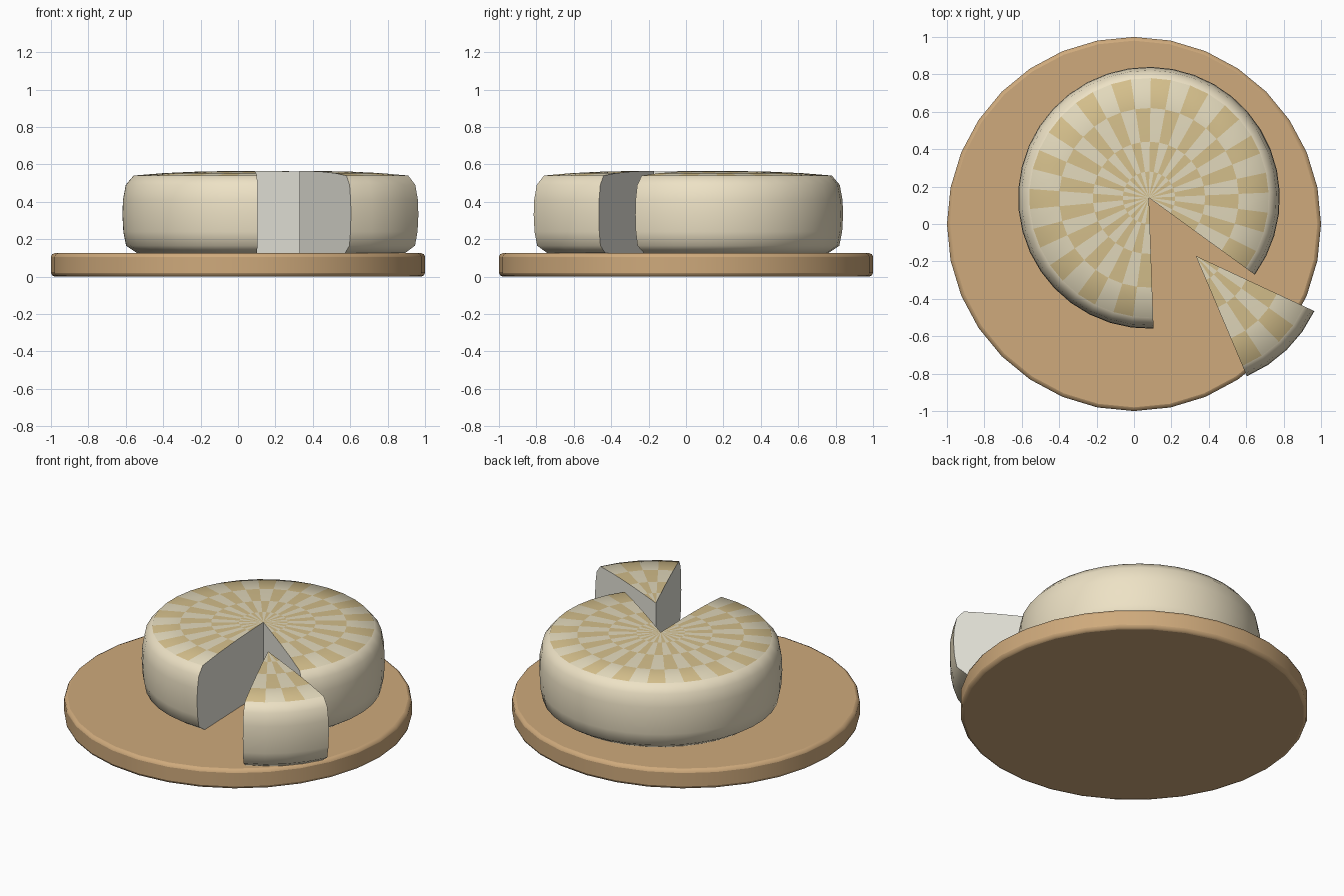
import bpy, bmesh
from math import radians, cos, sin

if "Cube" in bpy.data.objects:
    bpy.data.objects.remove(bpy.data.objects["Cube"])


def material(name, rgb):
    m = bpy.data.materials.new(name)
    m.diffuse_color = (*rgb, 1)
    m.use_nodes = True
    m.node_tree.nodes["Principled BSDF"].inputs["Base Color"].default_value = m.diffuse_color
    return m


WOOD = material("wood", (0.62, 0.40, 0.20))
RIND = material("rind", (0.85, 0.76, 0.56))
PALE = material("pale_check", (0.76, 0.69, 0.50))
GOLD = material("gold_check", (0.66, 0.52, 0.26))
PASTE = material("cut_face", (0.82, 0.81, 0.73))

# Half profile (radius, z) from the top centre round to the bottom centre
PROFILE = [(0, .565), (.14, .564), (.30, .561), (.48, .553), (.64, .54),
           (.682, .49), (.697, .41), (.70, .33), (.695, .24), (.68, .165),
           (.62, .125), (0, .125)]
RINGS = 4  # checked rings on the top


def smooth(obj, angle):
    bpy.ops.object.select_all(action='DESELECT')
    obj.select_set(True)
    bpy.context.view_layer.objects.active = obj
    bpy.ops.object.shade_smooth_by_angle(angle=radians(angle))


def cheese(name, tip, start, end, segs):
    """Sweep the profile through an angle, check the top and close both cuts."""
    bm = bmesh.new()
    top = bm.verts.new((*tip, PROFILE[0][1]))
    bottom = bm.verts.new((*tip, PROFILE[-1][1]))
    cols = []
    for i in range(segs + 1):
        a = radians(start + (end - start) * i / segs)
        ring = [bm.verts.new((tip[0] + r * cos(a), tip[1] + r * sin(a), z))
                for r, z in PROFILE[1:-1]]
        cols.append([top] + ring + [bottom])
    for i in range(segs):
        a, b = cols[i], cols[i + 1]
        for j in range(len(PROFILE) - 1):
            quad = list(dict.fromkeys((a[j], a[j + 1], b[j + 1], b[j])))
            f = bm.faces.new(quad)
            if j < RINGS:
                f.material_index = 2 if (i + RINGS - 1 - j) % 2 == 0 else 1
    for col in (cols[0], cols[-1]):
        bm.faces.new(col).material_index = 3
    bmesh.ops.recalc_face_normals(bm, faces=bm.faces)
    me = bpy.data.meshes.new(name)
    bm.to_mesh(me)
    bm.free()
    for m in (RIND, PALE, GOLD, PASTE):
        me.materials.append(m)
    obj = bpy.data.objects.new(name, me)
    bpy.context.collection.objects.link(obj)
    smooth(obj, 55)


# Round board with softened rims
bpy.ops.mesh.primitive_cylinder_add(vertices=32, radius=1, depth=.125,
                                    location=(0, 0, .0625))
board = bpy.context.object
board.name = "board"
board.data.materials.append(WOOD)
smooth(board, 35)
bevel = board.modifiers.new("rim", 'BEVEL')
bevel.width = .02
bevel.segments = 2
bevel.limit_method = 'ANGLE'

# Wheel with a slice missing, and the slice pulled out
cheese("cheese_wheel", (.08, .14), -36, 272, 32)
cheese("cheese_wedge", (.33, -.17), -67, -25, 4)
